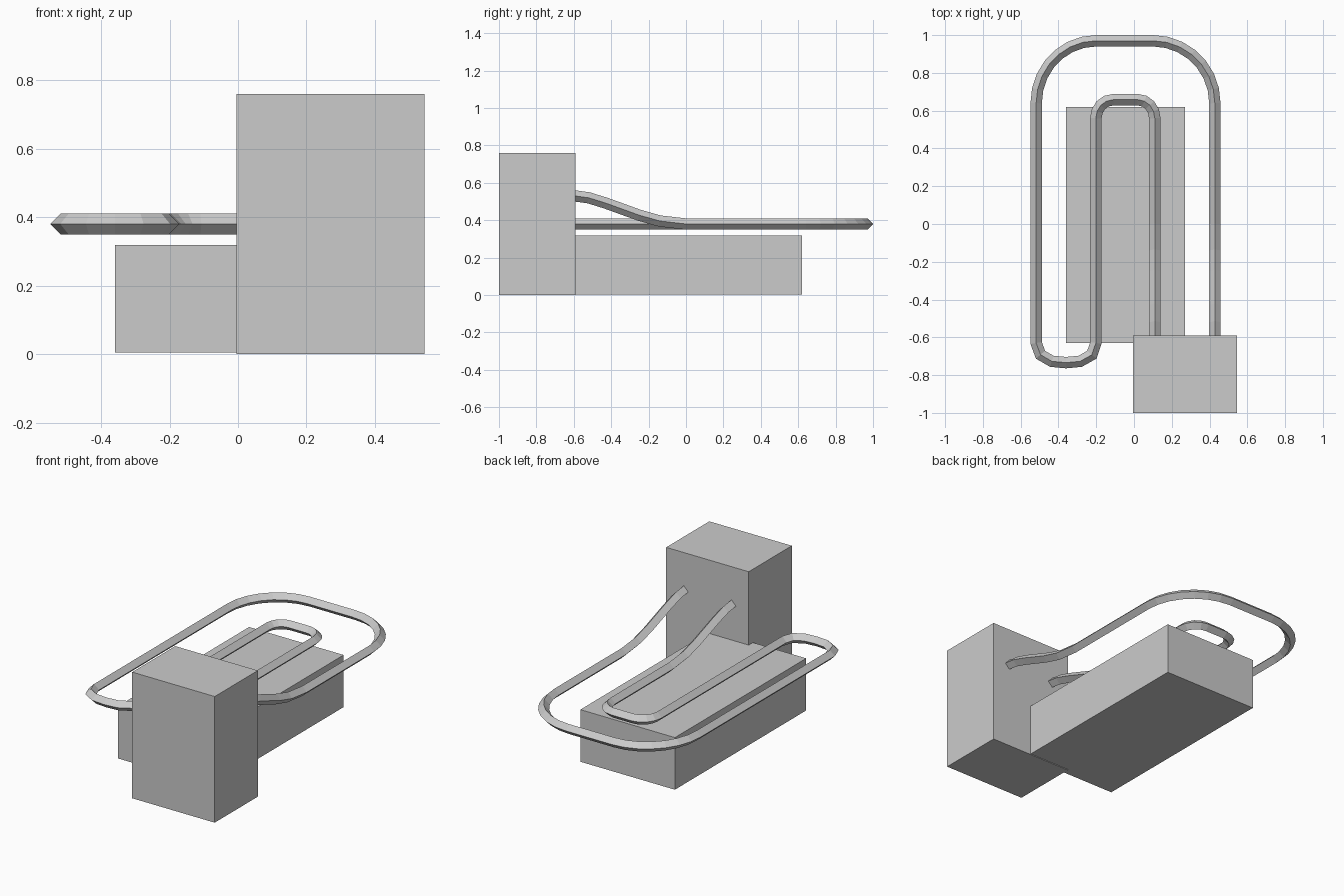
import bpy, bmesh, math
from mathutils import Vector

if "Cube" in bpy.data.objects:
    bpy.data.objects.remove(bpy.data.objects["Cube"])

grey = bpy.data.materials.new("plain grey")
grey.diffuse_color = (0.6, 0.6, 0.6, 1)
grey.use_nodes = True
grey.node_tree.nodes["Principled BSDF"].inputs["Base Color"].default_value = grey.diffuse_color


def add_object(name, bm):
    bmesh.ops.recalc_face_normals(bm, faces=bm.faces)
    mesh = bpy.data.meshes.new(name)
    bm.to_mesh(mesh)
    bm.free()
    mesh.materials.append(grey)
    obj = bpy.data.objects.new(name, mesh)
    bpy.context.collection.objects.link(obj)


def box(name, lo, hi):
    bm = bmesh.new()
    bmesh.ops.create_cube(bm, size=1)
    for v in bm.verts:
        v.co = [l + (c + 0.5) * (h - l) for l, h, c in zip(lo, hi, v.co)]
    add_object(name, bm)


def arc(cx, cy, rx, ry, start, end, steps, z=0.38):
    angles = [math.radians(start + (end - start) * i / steps) for i in range(steps + 1)]
    return [(cx + rx * math.cos(a), cy + ry * math.sin(a), z) for a in angles]


def tube(name, points, radius):
    # diamond section swept along the path, mitred at the corners
    pts = [Vector(p) for p in points]
    bm = bmesh.new()
    rings = []
    for i, p in enumerate(pts):
        before = (p - pts[i - 1]).normalized() if i else (pts[1] - p).normalized()
        after = (pts[i + 1] - p).normalized() if i < len(pts) - 1 else before
        tangent = (before + after).normalized()
        side = tangent.cross(Vector((0, 0, 1))).normalized()
        up = side.cross(tangent)
        r = radius / max(tangent.dot(after), 0.5)
        rings.append([bm.verts.new(p + d) for d in
                      (side * r, up * radius, -side * r, -up * radius)])
    for a, b in zip(rings, rings[1:]):
        for k in range(4):
            bm.faces.new((a[k], a[(k + 1) % 4], b[(k + 1) % 4], b[k]))
    bm.faces.new(rings[0])
    bm.faces.new(rings[-1])
    add_object(name, bm)


# Solid blocks
box("tall_tower", (-0.005, -1.0, 0), (0.545, -0.59, 0.76))
box("low_base", (-0.36, -0.63, 0.004), (0.27, 0.62, 0.318))

# Looping rail: ramp down, outer loop, U-turn, inner loop, ramp up
ramp = [(-0.6, 0.531), (-0.52, 0.52), (-0.43, 0.492), (-0.25, 0.427),
        (-0.14, 0.396), (0.0, 0.38)]
path = [(0.428, y, z) for y, z in ramp]
path += arc(0.1, 0.64, 0.328, 0.33, 0, 90, 7)
path += arc(-0.2, 0.64, 0.318, 0.33, 90, 180, 7)
path += [(-0.518, -0.63, 0.38), (-0.495, -0.692, 0.38), (-0.435, -0.727, 0.38),
         (-0.36, -0.734, 0.38), (-0.285, -0.727, 0.38), (-0.223, -0.692, 0.38),
         (-0.202, -0.63, 0.38)]
path += arc(-0.11, 0.56, 0.092, 0.098, 180, 90, 4)
path += arc(0.02, 0.56, 0.09, 0.098, 90, 0, 4)
path += [(0.11, y, z) for y, z in reversed(ramp)]
tube("looping_rail", path, 0.03)
